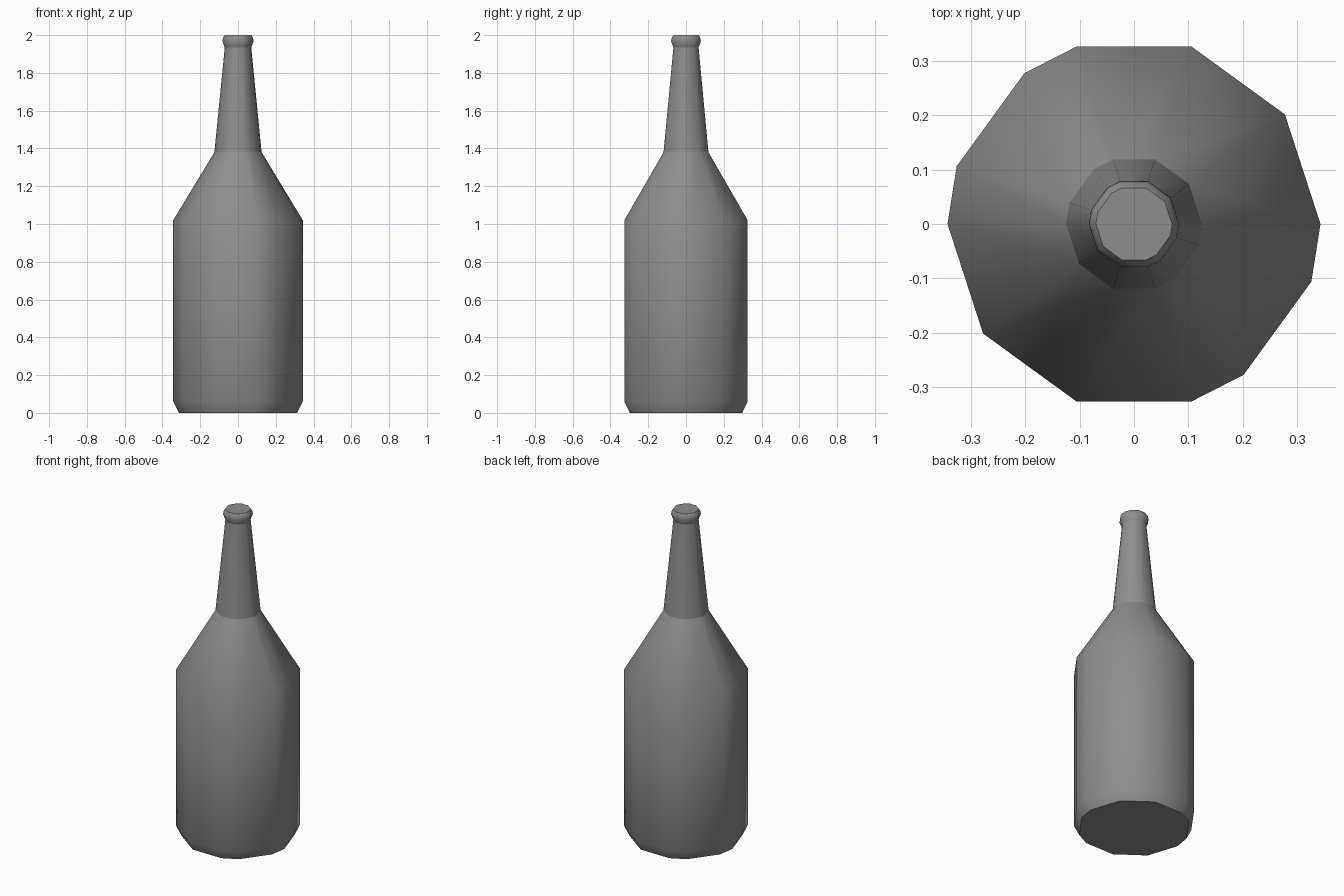
import bpy, bmesh, math

if "Cube" in bpy.data.objects:
    bpy.data.objects.remove(bpy.data.objects["Cube"])

# Uneven 12-sided cross-section (angles in degrees)
ANGLES = [0, 36, 72, 108, 126, 162, 180, 216, 252, 288, 306, 342]

# Bottle profile: radius, height
PROFILE = [(0.313, 0.0), (0.343, 0.06), (0.343, 1.02), (0.125, 1.38),
           (0.07, 1.935), (0.083, 1.968), (0.079, 1.987), (0.07, 2.0)]


def lathe(name, profile, angles):
    bm = bmesh.new()
    rings = [[bm.verts.new((r * math.cos(math.radians(a)),
                            r * math.sin(math.radians(a)), z)) for a in angles]
             for r, z in profile]
    n = len(angles)
    for low, high in zip(rings, rings[1:]):
        for i in range(n):
            j = (i + 1) % n
            bm.faces.new((low[i], low[j], high[j], high[i]))
    # Flat base and closed mouth
    bm.faces.new(rings[0][::-1])
    bm.faces.new(rings[-1])
    mesh = bpy.data.meshes.new(name)
    bm.to_mesh(mesh)
    bm.free()
    obj = bpy.data.objects.new(name, mesh)
    bpy.context.collection.objects.link(obj)
    return obj


# Bottle: chamfered base, body, shoulder, neck and lip
bottle = lathe("bottle", PROFILE, ANGLES)
for poly in bottle.data.polygons:
    poly.use_smooth = len(poly.vertices) == 4

# Dark grey surface
dark_grey = bpy.data.materials.new("dark_grey")
dark_grey.diffuse_color = (0.27, 0.27, 0.27, 1)
dark_grey.use_nodes = True
dark_grey.node_tree.nodes["Principled BSDF"].inputs["Base Color"].default_value = dark_grey.diffuse_color
bottle.data.materials.append(dark_grey)

# Crisp edges around the base, the neck joint, under the lip and the mouth
SHARP_HEIGHTS = (0.0, 1.38, 1.935, 2.0)
verts = bottle.data.vertices
for edge in bottle.data.edges:
    za, zb = (verts[v].co.z for v in edge.vertices)
    edge.use_edge_sharp = abs(za - zb) < 1e-4 and any(
        abs(za - h) < 1e-4 for h in SHARP_HEIGHTS)
